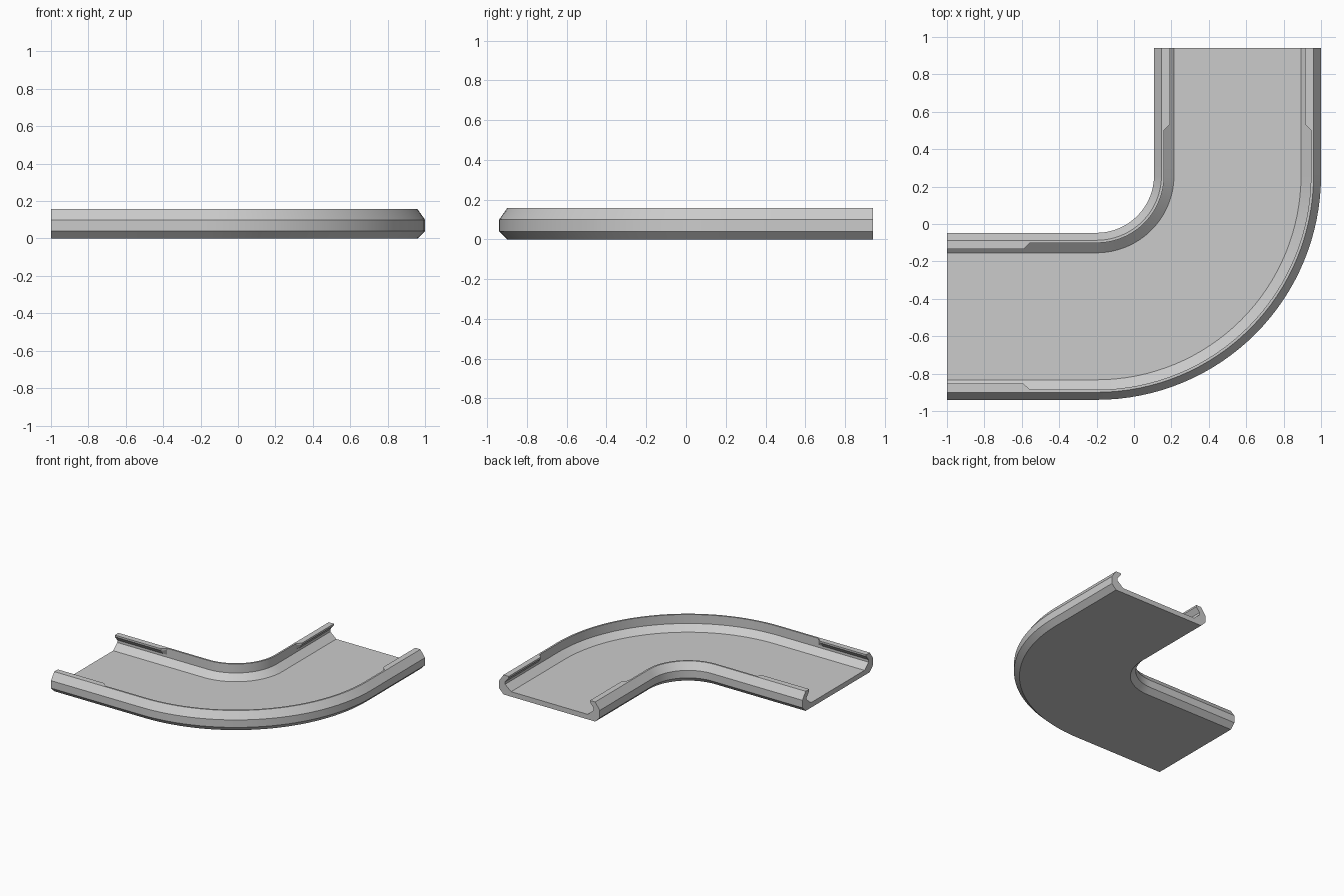
import bpy, bmesh, math
from mathutils import Vector

if "Cube" in bpy.data.objects:
    bpy.data.objects.remove(bpy.data.objects["Cube"], do_unlink=True)

# Plain grey plastic
grey = bpy.data.materials.new("light grey")
grey.use_nodes = True
colour = (0.6, 0.6, 0.6, 1)
grey.diffuse_color = colour
grey.node_tree.nodes["Principled BSDF"].inputs["Base Color"].default_value = colour

CENTRE = Vector((-0.2, 0.26, 0))
R_IN, R_OUT, HEIGHT, FLOOR = 0.307, 1.2, 0.157, 0.04


def rail(lip):
    """Side rail as (distance from outer face, height), floor edge to underside."""
    tip = 0.054 + 0.032 * lip
    return [(0.107, FLOOR), (0.054, 0.085), (0.054, 0.105), (tip, 0.143),
            (tip, HEIGHT), (0.04, HEIGHT), (0, 0.1), (0, 0.04), (0.04, 0)]


def section(lip):
    """Whole channel as (radius, height), both rails joined by the floor."""
    half = rail(lip)
    return ([(R_IN + d, z) for d, z in half]
            + [(R_OUT - d, z) for d, z in reversed(half)])


# Stations along the track: base point, direction across, lip amount
stations = []
for x, lip in ((-1, 1), (-0.59, 1), (-0.557, 0)):
    stations.append((Vector((x, CENTRE.y, 0)), Vector((0, -1, 0)), lip))
STEPS = 32
for i in range(STEPS + 1):
    a = -math.pi / 2 * (1 - i / STEPS)
    stations.append((CENTRE, Vector((math.cos(a), math.sin(a), 0)), 0))
for y, lip in ((0.502, 0), (0.535, 1), (0.94, 1)):
    stations.append((Vector((CENTRE.x, y, 0)), Vector((1, 0, 0)), lip))

# Sweep the section through the stations and close both ends
bm = bmesh.new()
rings = [[bm.verts.new(base + across * r + Vector((0, 0, z)))
          for r, z in section(lip)] for base, across, lip in stations]
for a, b in zip(rings, rings[1:]):
    for i in range(len(a)):
        j = (i + 1) % len(a)
        bm.faces.new((a[i], a[j], b[j], b[i]))
bm.faces.new(rings[0])
bm.faces.new(rings[-1])
bmesh.ops.recalc_face_normals(bm, faces=bm.faces)

mesh = bpy.data.meshes.new("curved_track")
bm.to_mesh(mesh)
bm.free()
mesh.materials.append(grey)
track = bpy.data.objects.new("curved_track", mesh)
bpy.context.collection.objects.link(track)

# Smooth along the bend, crisp along the rail edges
bpy.ops.object.select_all(action='DESELECT')
track.select_set(True)
bpy.context.view_layer.objects.active = track
bpy.ops.object.shade_smooth_by_angle(angle=math.radians(25))
